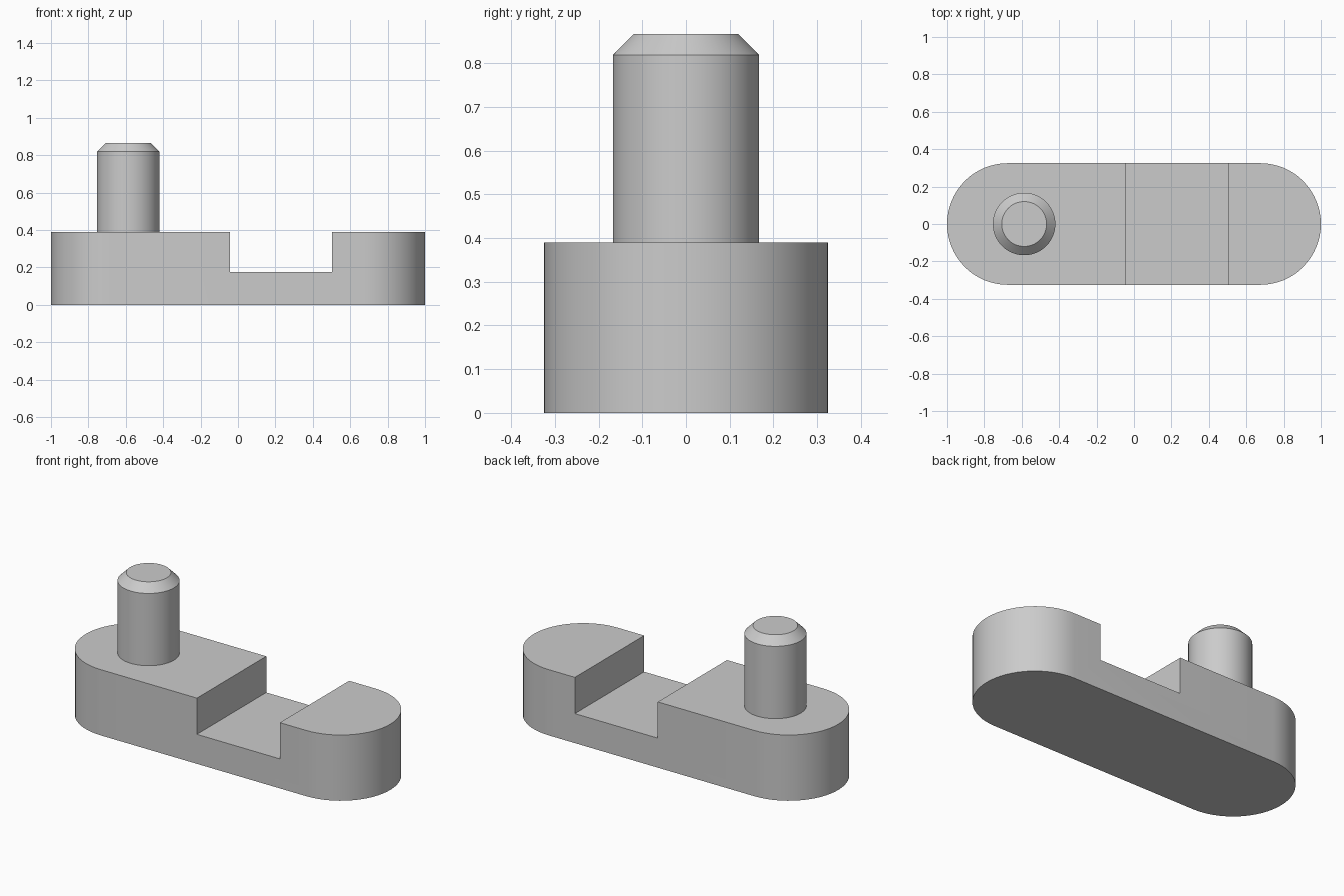
import bpy
import bmesh
from math import cos, sin, pi, radians

if "Cube" in bpy.data.objects:
    bpy.data.objects.remove(bpy.data.objects["Cube"])

grey = bpy.data.materials.new("plain grey")
grey.use_nodes = True
colour = (0.6, 0.6, 0.6, 1)
grey.diffuse_color = colour
grey.node_tree.nodes["Principled BSDF"].inputs["Base Color"].default_value = colour


def make_object(name, bm):
    bmesh.ops.recalc_face_normals(bm, faces=bm.faces)
    mesh = bpy.data.meshes.new(name)
    bm.to_mesh(mesh)
    bm.free()
    mesh.materials.append(grey)
    obj = bpy.data.objects.new(name, mesh)
    bpy.context.collection.objects.link(obj)
    return obj


def prism(name, outline, low, high):
    bm = bmesh.new()
    face = bm.faces.new([bm.verts.new((x, y, low)) for x, y in outline])
    top = bmesh.ops.extrude_face_region(bm, geom=[face])["geom"]
    verts = [v for v in top if isinstance(v, bmesh.types.BMVert)]
    bmesh.ops.translate(bm, verts=verts, vec=(0, 0, high - low))
    return make_object(name, bm)


def smooth(obj):
    bpy.ops.object.select_all(action="DESELECT")
    obj.select_set(True)
    bpy.context.view_layer.objects.active = obj
    bpy.ops.object.shade_smooth_by_angle(angle=radians(30))


# Round-ended base bar
radius, steps = 0.325, 32
outline = []
for side in (1, -1):
    for i in range(steps + 1):
        a = pi * i / steps - side * pi / 2
        outline.append((side * (1 - radius) + radius * cos(a), radius * sin(a)))
base = prism("base_bar", outline, 0, 0.39)

# Cross slot cut through the upper part of the bar
x0, x1, floor = -0.042, 0.502, 0.175
cutter = prism("slot_cutter", [(x0, -1), (x1, -1), (x1, 1), (x0, 1)], floor, 1)
cutter.hide_render = True
cut = base.modifiers.new("slot", "BOOLEAN")
cut.operation = "DIFFERENCE"
cut.solver = "EXACT"
cut.object = cutter
bpy.context.view_layer.objects.active = base
bpy.ops.object.modifier_apply(modifier=cut.name)
bpy.data.objects.remove(cutter)
smooth(base)

# Upright pin with a chamfered tip
pin = prism("pin", [(-0.587 + 0.167 * cos(2 * pi * i / 64),
                     0.167 * sin(2 * pi * i / 64)) for i in range(64)], 0.389, 0.866)
bm = bmesh.new()
bm.from_mesh(pin.data)
tip = [e for e in bm.edges if all(v.co.z > 0.8 for v in e.verts)]
bmesh.ops.bevel(bm, geom=tip, offset=0.047, segments=1, affect="EDGES")
bm.to_mesh(pin.data)
bm.free()
smooth(pin)
